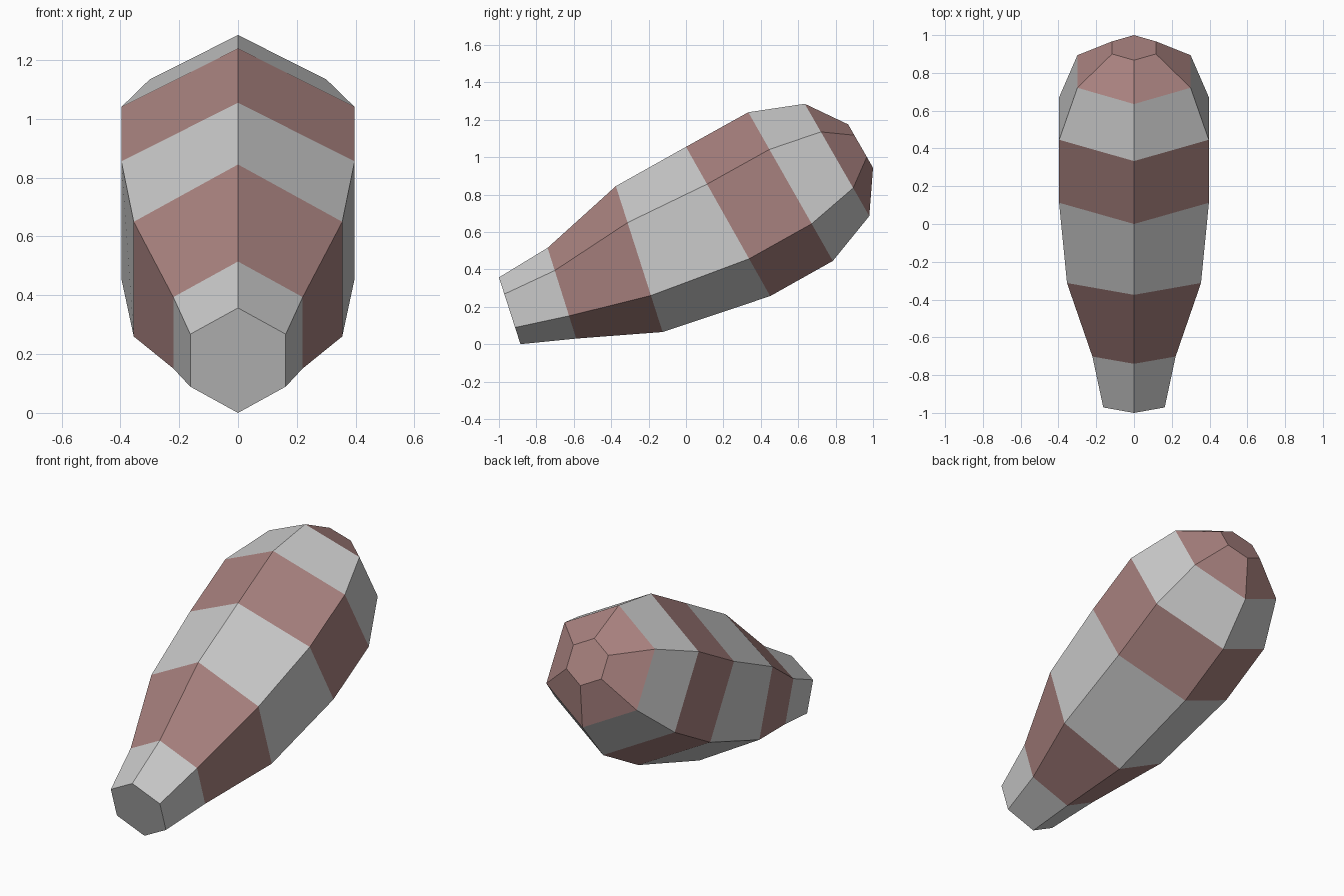
import bpy
from math import sin, cos, pi
from mathutils import Vector

if "Cube" in bpy.data.objects:
    bpy.data.objects.remove(bpy.data.objects["Cube"])

# Hexagonal sections along the body: (top y, top z, bottom y, bottom z)
SECTIONS = [
    (-1.0, 0.357, -0.885, 0.0),
    (-0.74, 0.515, -0.587, 0.03),
    (-0.375, 0.845, -0.125, 0.065),
    (0.0, 1.055, 0.45, 0.257),
    (0.333, 1.24, 0.785, 0.445),
    (0.635, 1.285, 0.98, 0.685),
    (0.867, 1.175, 1.0, 0.943),
]
BANDS = ["tip_band", "neck_band", "front_body_band",
         "middle_body_band", "rear_body_band", "tail_cap"]

maroon = bpy.data.materials.new("maroon")
maroon.diffuse_color = (0.39, 0.22, 0.21, 1)
maroon.use_nodes = True
maroon.node_tree.nodes["Principled BSDF"].inputs["Base Color"].default_value = maroon.diffuse_color


def hexagon(ty, tz, by, bz):
    """Regular hexagon whose top and bottom corners lie on x = 0."""
    top, bottom = Vector((0, ty, tz)), Vector((0, by, bz))
    centre, up = (top + bottom) / 2, (top - bottom) / 2
    side = Vector((up.length, 0, 0))
    return [centre + up * cos(k * pi / 3) + side * sin(k * pi / 3) for k in range(6)]


rings = [hexagon(*s) for s in SECTIONS]

# One flat-faced band between each pair of sections, alternately grey and maroon
for i, name in enumerate(BANDS):
    verts = rings[i] + rings[i + 1]
    faces = [(k, (k + 1) % 6, (k + 1) % 6 + 6, k + 6) for k in range(6)]
    if i == 0:                       # closed front end
        faces.append(tuple(range(5, -1, -1)))
    if i == len(BANDS) - 1:          # closed rear end
        faces.append(tuple(range(6, 12)))
    mesh = bpy.data.meshes.new(name)
    mesh.from_pydata(verts, [], faces)
    if i % 2:
        mesh.materials.append(maroon)
    bpy.context.collection.objects.link(bpy.data.objects.new(name, mesh))
